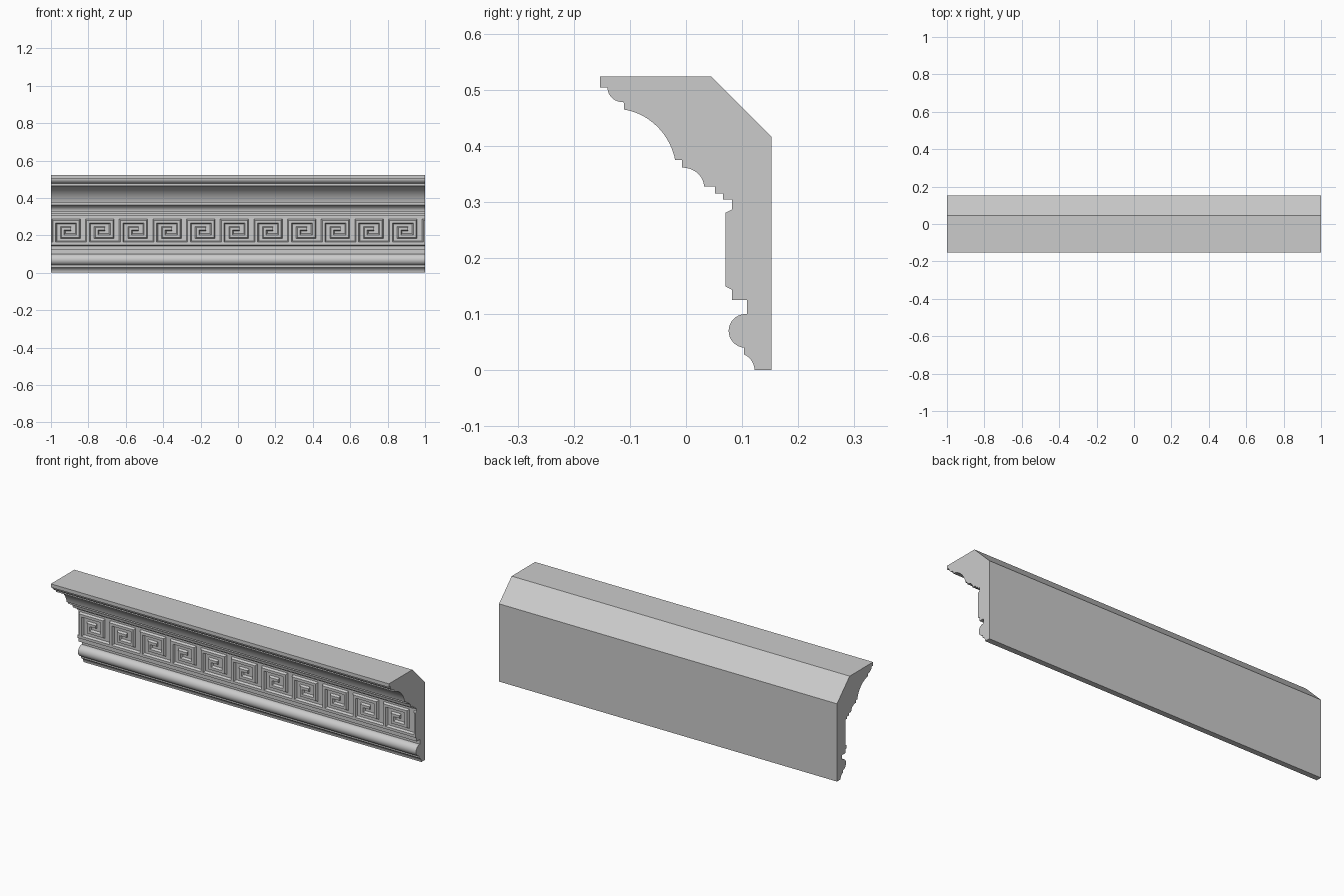
import bpy, bmesh, math
from mathutils import Vector

if "Cube" in bpy.data.objects:
    bpy.data.objects.remove(bpy.data.objects["Cube"])


def finish(bm, name):
    bmesh.ops.recalc_face_normals(bm, faces=bm.faces)
    me = bpy.data.meshes.new(name)
    bm.to_mesh(me)
    bm.free()
    ob = bpy.data.objects.new(name, me)
    bpy.context.collection.objects.link(ob)
    bpy.context.view_layer.objects.active = ob
    ob.select_set(True)
    bpy.ops.object.shade_smooth_by_angle(angle=math.radians(25))
    ob.select_set(False)
    return ob


def arc(cy, cz, ry, rz, a0, a1, n=12):
    angles = [math.radians(a0 + (a1 - a0) * i / n) for i in range(n + 1)]
    return [(cy + ry * math.cos(a), cz + rz * math.sin(a)) for a in angles]


# Moulding body: side profile (y, z) extruded along x
profile = [(.152, 0), (.152, .416), (.045, .523), (-.153, .523), (-.153, .504)]
profile += arc(-.114, .504, .026, .026, 180, 270)            # top ovolo
profile += [(-.111, .478)]
profile += arc(-.128, .351, .111, .115, 81, 12, 18)          # large cove
profile += [(-.007, .375)]
profile += arc(-.007, .327, .039, .034, 90, 0)               # small cove
profile += [(.052, .327), (.052, .315), (.066, .315), (.066, .304),
            (.082, .304), (.082, .125), (.109, .125), (.109, .100)]
profile += arc(.106, .070, .030, .030, 90, 270, 20)          # bead
profile += [(.103, .040), (.103, .030)]
profile += arc(.092, 0, .030, .030, 68, 0)                   # foot cove

bm = bmesh.new()
face = bm.faces.new([bm.verts.new((-1, y, z)) for y, z in profile])
ext = bmesh.ops.extrude_face_region(bm, geom=[face])
bmesh.ops.translate(bm, vec=(2, 0, 0),
                    verts=[v for v in ext["geom"] if isinstance(v, bmesh.types.BMVert)])
if not face.is_valid or len(bm.faces) == len(profile) + 1:
    bm.faces.new([v for v in bm.verts if v.co.x < 0])
finish(bm, "cornice_moulding")

# Key frieze: bevelled bars swept with mitred corners
W, T, GROUND, FRONT = .0135, .007, .083, .070
section = [(-W, GROUND), (-T, FRONT), (T, FRONT), (W, GROUND)]


def bar(bm, path):
    pts = [Vector(p) for p in path]
    dirs = [(b - a).normalized() for a, b in zip(pts, pts[1:])]
    rings = []
    for i, p in enumerate(pts):
        d0, d1 = dirs[max(i - 1, 0)], dirs[min(i, len(dirs) - 1)]
        n0, n1 = Vector((-d0.y, d0.x)), Vector((-d1.y, d1.x))
        m = (n0 + n1) / (1 + n0.dot(n1))
        rings.append([bm.verts.new((p.x + m.x * o, y, p.y + m.y * o)) for o, y in section])
    for a, b in zip(rings, rings[1:]):
        for k in range(4):
            j = (k + 1) % 4
            bm.faces.new((a[k], a[j], b[j], b[k]))
    bm.faces.new(rings[0])
    bm.faces.new(rings[-1])


bm = bmesh.new()
PITCH, BOT, LOW, MID, TOP = .18, .1565, .196, .235, .2735
bar(bm, [(-1.02, BOT), (1.02, BOT)])
for i in range(12):
    x = -.982 + i * PITCH
    bar(bm, [(x, BOT), (x, TOP), (x + .126, TOP), (x + .126, LOW),
             (x + .046, LOW), (x + .046, MID), (x + .09, MID)])
# Trim the frieze flush with both ends
for s in (-1, 1):
    cut = bmesh.ops.bisect_plane(bm, geom=bm.verts[:] + bm.edges[:] + bm.faces[:],
                                 plane_co=(s, 0, 0), plane_no=(s, 0, 0), clear_outer=True)
    edges = [e for e in cut["geom_cut"] if isinstance(e, bmesh.types.BMEdge)]
    bmesh.ops.holes_fill(bm, edges=edges)
finish(bm, "key_frieze")
